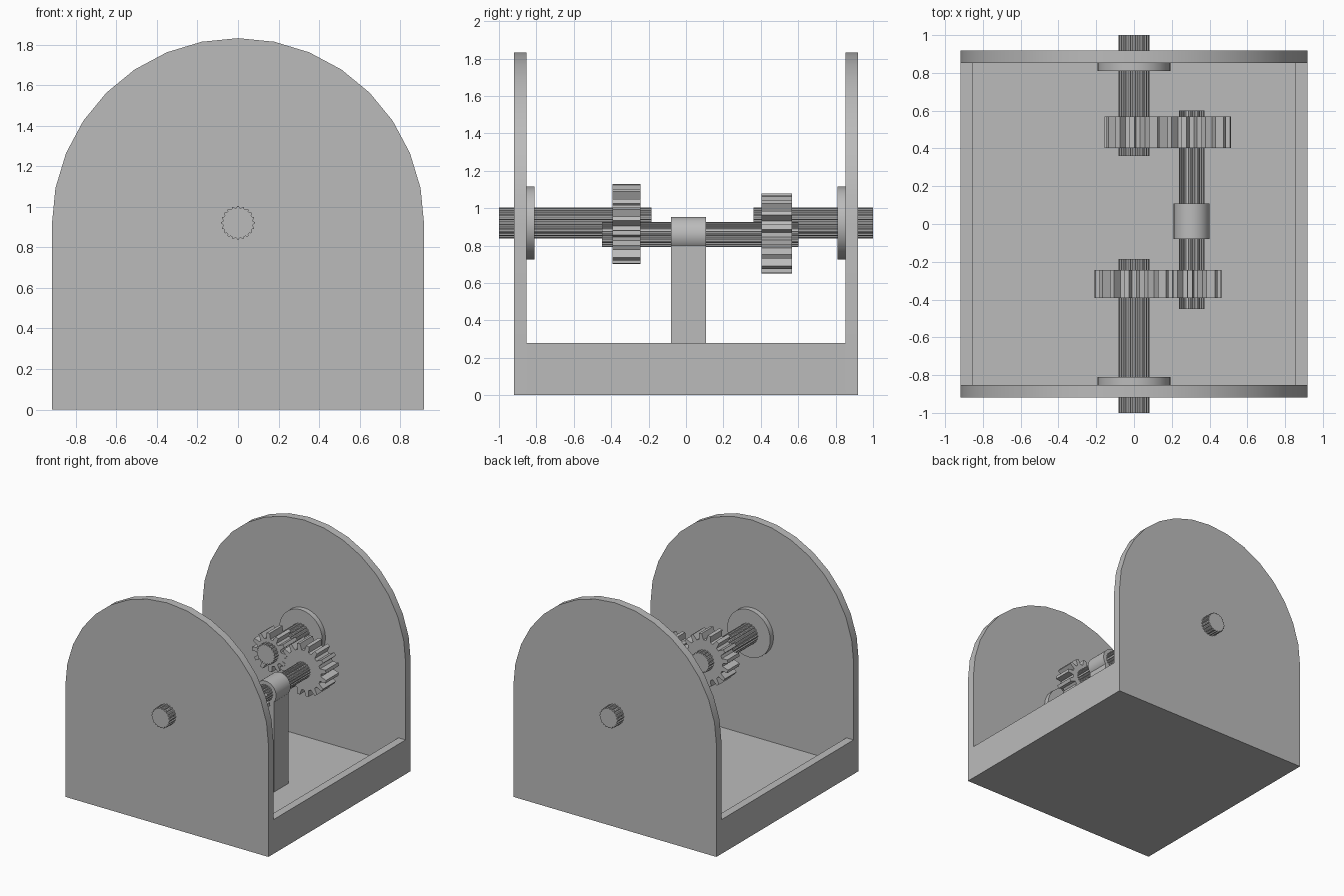
import bpy, bmesh, math

if "Cube" in bpy.data.objects:
    bpy.data.objects.remove(bpy.data.objects["Cube"])

grey = bpy.data.materials.new("plain grey")
grey.diffuse_color = (0.5, 0.5, 0.5, 1)
grey.use_nodes = True
grey.node_tree.nodes["Principled BSDF"].inputs["Base Color"].default_value = grey.diffuse_color


def prism(name, pts, y0, y1, smooth=False):
    """Extrude an x-z outline from y0 to y1."""
    bm = bmesh.new()
    face = bm.faces.new([bm.verts.new((x, y0, z)) for x, z in pts])
    ext = bmesh.ops.extrude_face_region(bm, geom=[face])
    moved = [v for v in ext["geom"] if isinstance(v, bmesh.types.BMVert)]
    bmesh.ops.translate(bm, verts=moved, vec=(0, y1 - y0, 0))
    bmesh.ops.recalc_face_normals(bm, faces=bm.faces)
    me = bpy.data.meshes.new(name)
    bm.to_mesh(me)
    bm.free()
    me.materials.append(grey)
    ob = bpy.data.objects.new(name, me)
    bpy.context.collection.objects.link(ob)
    if smooth:
        bpy.ops.object.select_all(action='DESELECT')
        ob.select_set(True)
        bpy.context.view_layer.objects.active = ob
        bpy.ops.object.shade_smooth_by_angle(angle=math.radians(30))
    return ob


def arc(cx, cz, r, a0, a1, n):
    return [(cx + r * math.cos(a0 + (a1 - a0) * i / n),
             cz + r * math.sin(a0 + (a1 - a0) * i / n)) for i in range(n + 1)]


def rect(x0, x1, z0, z1):
    return [(x0, z0), (x1, z0), (x1, z1), (x0, z1)]


def toothed(c, r_root, r_tip, n, phase=0.0, root=0.32, tip=0.16):
    """Toothed wheel outline; root and tip are half widths in pitches."""
    pts = []
    for i in range(n):
        for off, r in ((-root, r_root), (-tip, r_tip), (tip, r_tip), (root, r_root)):
            a = phase + (i + off) * 2 * math.pi / n
            pts.append((c[0] + r * math.cos(a), c[1] + r * math.sin(a)))
    return pts


W, T = 0.9185, 0.065           # half width, wall thickness
MAIN, LAY = (0, 0.921), (0.305, 0.859)   # shaft axes (x, z)

# arched end plates and bearing flanges
for side, s in (("front", -1), ("back", 1)):
    outline = [(-W, 0), (W, 0)] + arc(0, 0.914, W, 0, math.pi, 16)
    prism(side + "_plate", outline, s * W, s * (W - T), True)
    prism(side + "_flange", arc(*MAIN, 0.194, 0, 2 * math.pi, 32)[:-1],
          s * (W - T), s * 0.811, True)

# tray: floor and two side walls
I = W - T
prism("tray_floor", rect(-I, I, 0, T), -I, I)
for side, x0, x1 in (("left", -W, -I), ("right", I, W)):
    prism(side + "_tray_wall", rect(x0, x1, 0, 0.28), -I, I)

# support post with round bearing head
prism("post_stem", rect(LAY[0] - 0.075, LAY[0] + 0.075, T, LAY[1] - 0.04), -0.08, 0.108)
prism("post_head", arc(*LAY, 0.095, 0, 2 * math.pi, 32)[:-1], -0.08, 0.108, True)

# splined shafts
prism("front_shaft", toothed(MAIN, 0.075, 0.083, 20), -1, -0.185)
prism("back_shaft", toothed(MAIN, 0.075, 0.083, 20), 0.36, 1)
prism("lay_shaft", toothed(LAY, 0.060, 0.067, 20), -0.45, 0.602)

# meshing gear pairs, large and small swapped between front and back
a = math.atan2(LAY[1] - MAIN[1], LAY[0] - MAIN[0])
b = a + math.pi
BIG, SMALL = (0.162, 0.211, 16), (0.110, 0.157, 12)
prism("front_large_gear", toothed(MAIN, *BIG, a), -0.393, -0.243)
prism("front_small_gear", toothed(LAY, *SMALL, b + math.pi / 12), -0.393, -0.243)
prism("back_small_gear", toothed(MAIN, *SMALL, a + math.pi / 12), 0.403, 0.568)
prism("back_large_gear", toothed(LAY, *BIG, b), 0.403, 0.568)
